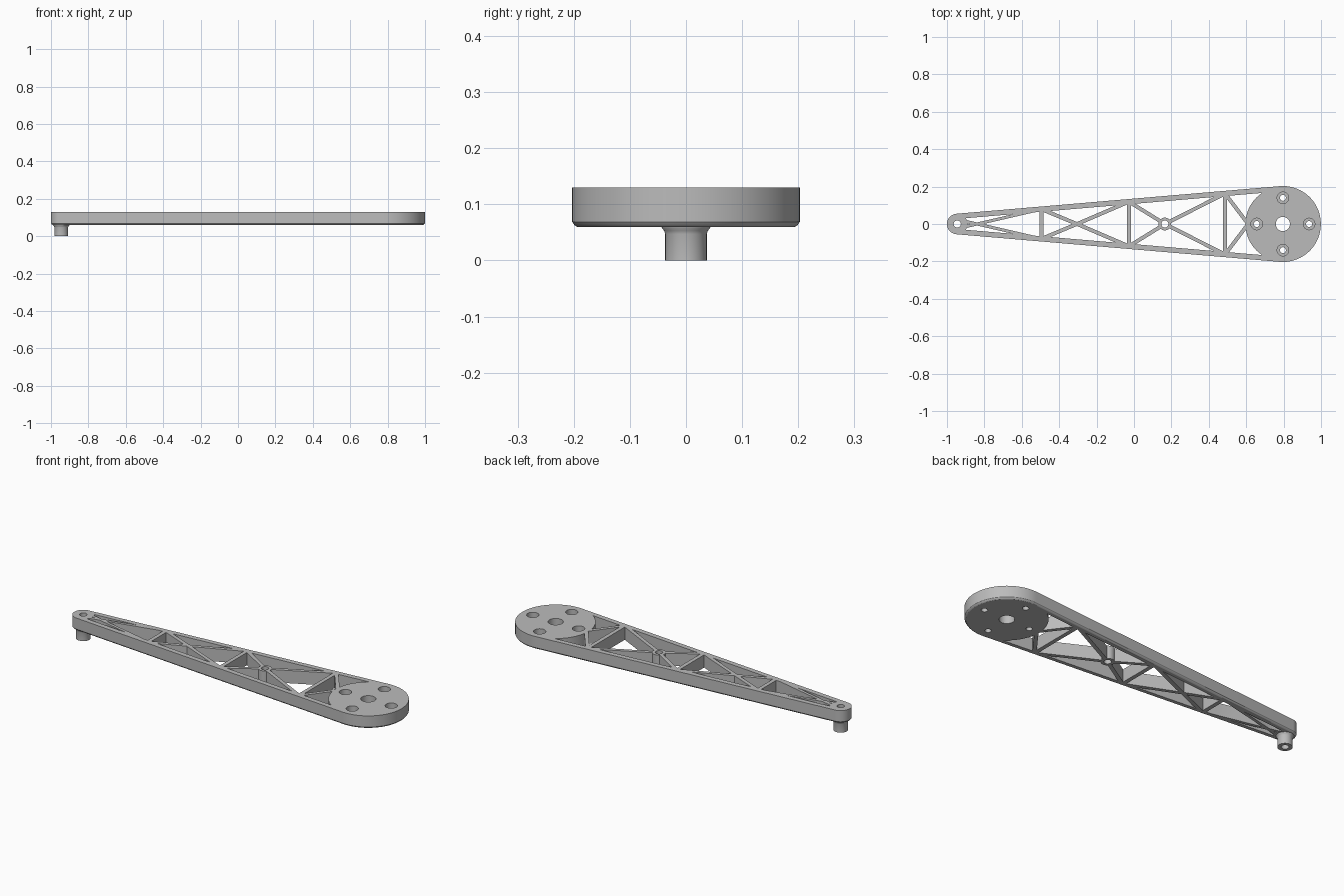
import bpy, bmesh, math
from mathutils import Vector

cube = bpy.data.objects.get("Cube")
if cube:
    bpy.data.objects.remove(cube, do_unlink=True)

# Main dimensions
TIP_X, TIP_R = -0.945, 0.055
HUB_X, HUB_R = 0.796, 0.203
BASE, TOP = 0.06, 0.13
MID = (BASE + TOP) / 2
RAIL = 0.028

grey = bpy.data.materials.new("satin grey")
grey.use_nodes = True
grey.diffuse_color = (0.5, 0.5, 0.5, 1)
grey.node_tree.nodes["Principled BSDF"].inputs["Base Color"].default_value = grey.diffuse_color


def arc(cx, cy, r, start, end, steps):
    return [(cx + r * math.cos(start + (end - start) * i / steps),
             cy + r * math.sin(start + (end - start) * i / steps)) for i in range(steps + 1)]


def arm_outline(inset):
    """Two circles joined by their outer tangents."""
    a = math.pi / 2 + math.asin((HUB_R - TIP_R) / (HUB_X - TIP_X))
    return (arc(HUB_X, 0, HUB_R - inset, -a, a, 64)
            + arc(TIP_X, 0, TIP_R - inset, a, 2 * math.pi - a, 32))


def circle(x, y, r, steps=40):
    return arc(x, y, r, 0, 2 * math.pi, steps)[:-1]


def loft(name, rings):
    """Closed solid through a stack of (z, outline) rings."""
    bm = bmesh.new()
    loops = [[bm.verts.new((x, y, z)) for x, y in pts] for z, pts in rings]
    n = len(loops[0])
    for low, high in zip(loops, loops[1:]):
        for i in range(n):
            j = (i + 1) % n
            bm.faces.new((low[i], low[j], high[j], high[i]))
    bm.faces.new(loops[0][::-1])
    bm.faces.new(loops[-1])
    bmesh.ops.recalc_face_normals(bm, faces=bm.faces)
    mesh = bpy.data.meshes.new(name)
    bm.to_mesh(mesh)
    bm.free()
    mesh.materials.append(grey)
    obj = bpy.data.objects.new(name, mesh)
    bpy.context.collection.objects.link(obj)
    return obj


def prism(name, pts, z0, z1):
    return loft(name, [(z0, pts), (z1, pts)])


def combine(target, tool, operation="DIFFERENCE"):
    mod = target.modifiers.new("join", "BOOLEAN")
    mod.operation, mod.solver, mod.object = operation, "EXACT", tool
    bpy.context.view_layer.objects.active = target
    bpy.ops.object.modifier_apply(modifier=mod.name)
    bpy.data.objects.remove(tool, do_unlink=True)


def rib(a, b, width=0.02):
    a, b = Vector(a), Vector(b)
    side = (b - a).orthogonal().normalized() * width / 2
    return prism("rib", [a + side, b + side, b - side, a - side], -0.2, 0.4)


def rail_y(x):
    """Centre line of the upper side rail."""
    t = (x - TIP_X) / (HUB_X - TIP_X)
    return TIP_R + t * (HUB_R - TIP_R) - RAIL / 2


# Arm body with a rounded lower edge
body = loft("truss_arm", [(BASE, arm_outline(0.009)), (BASE + 0.003, arm_outline(0.004)),
                          (BASE + 0.009, arm_outline(0)), (TOP, arm_outline(0))])

# Pocket between the rails, with ribs, bosses and hub left standing
pocket = prism("pocket", arm_outline(RAIL), -0.1, 0.3)
posts = [-0.495, -0.027, 0.487]
crossings = [-0.305, 0.165]
for x in posts:
    combine(pocket, rib((x, -0.3), (x, 0.3), 0.022))
for s in (-1, 1):
    for x0, xc, x1 in zip(posts, crossings, posts[1:]):
        combine(pocket, rib((x0, s * rail_y(x0)), (xc, 0)))
        combine(pocket, rib((xc, 0), (x1, s * rail_y(x1))))
    combine(pocket, rib((posts[0], s * rail_y(posts[0])), (-0.93, -s * 0.021), 0.016))
    combine(pocket, rib((posts[2], s * rail_y(posts[2])), (0.61, 0)))
for x, r in ((HUB_X, HUB_R - 0.003), (TIP_X, TIP_R), (crossings[1], 0.034)):
    combine(pocket, prism("boss", circle(x, 0, r, 72), -0.2, 0.4))
combine(body, pocket)

# Flared peg under the narrow end
peg = loft("peg", [(z, circle(TIP_X, 0, r)) for z, r in
                   ((0, 0.037), (0.047, 0.037), (0.053, 0.039), (0.058, 0.043), (0.066, 0.045))])
combine(body, peg, "UNION")

# Through holes
for x, r in ((TIP_X, 0.019), (crossings[1], 0.019), (HUB_X, 0.038)):
    combine(body, prism("hole", circle(x, 0, r), -0.1, 0.3))

# Counterbored screw holes around the hub
for k in range(4):
    x = HUB_X + 0.14 * math.cos(k * math.pi / 2)
    y = 0.14 * math.sin(k * math.pi / 2)
    combine(body, prism("screw_hole", circle(x, y, 0.016), -0.1, 0.3))
    combine(body, prism("counterbore", circle(x, y, 0.031), MID, 0.3))

bpy.ops.object.select_all(action="DESELECT")
body.select_set(True)
bpy.context.view_layer.objects.active = body
bpy.ops.object.shade_smooth_by_angle(angle=math.radians(30))
